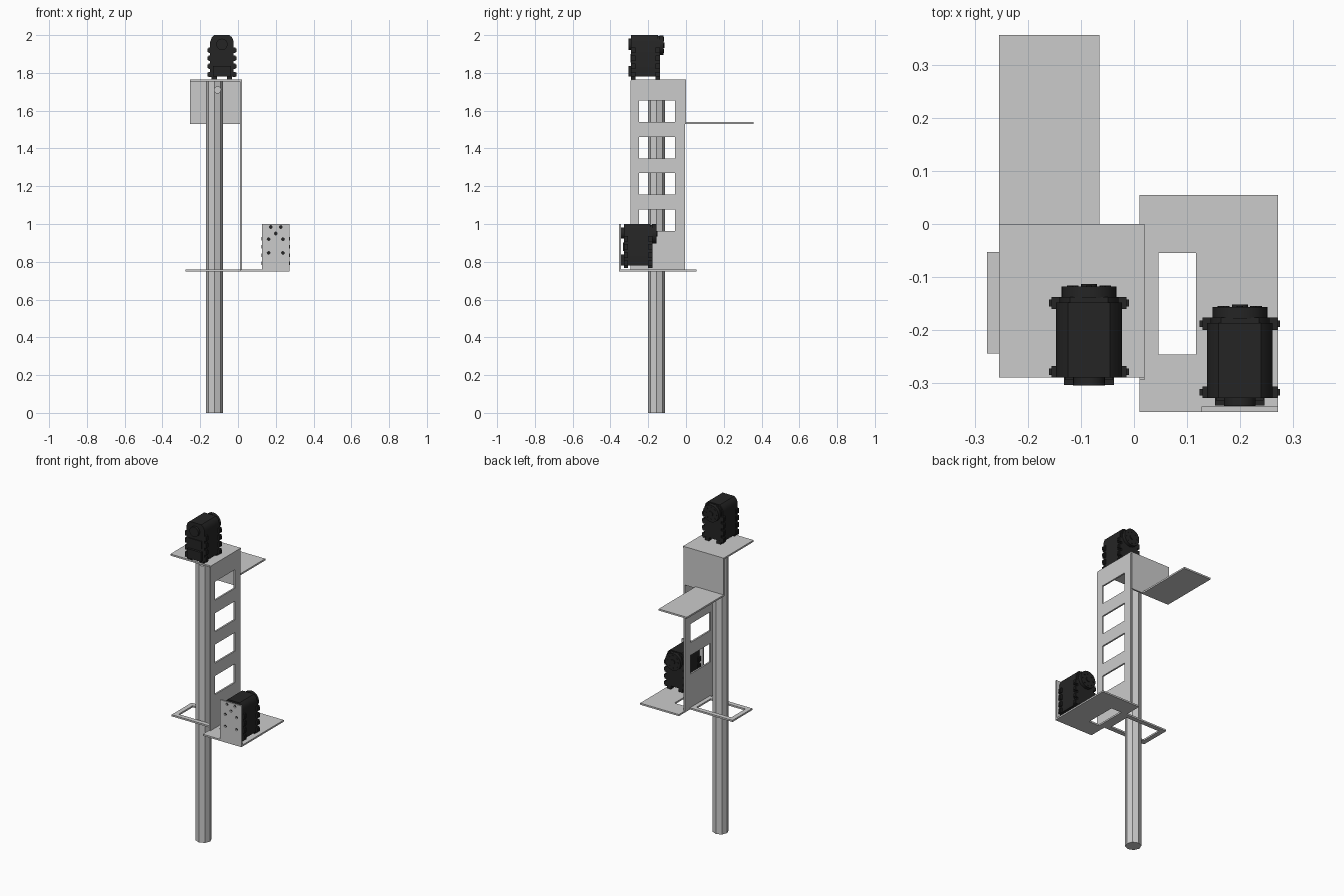
import bpy, bmesh
from math import pi, cos, sin
from mathutils import Matrix, Vector

if "Cube" in bpy.data.objects:
    bpy.data.objects.remove(bpy.data.objects["Cube"])


def add_box(bm, x, y, z):
    m = Matrix.Translation(((x[0]+x[1])/2, (y[0]+y[1])/2, (z[0]+z[1])/2)) \
        @ Matrix.Diagonal((x[1]-x[0], y[1]-y[0], z[1]-z[0], 1))
    return bmesh.ops.create_cube(bm, size=1, matrix=m)["verts"]


def add_rod(bm, x, z, r, y, sides=24):
    # cylinder along y
    m = Matrix.Translation((x, (y[0]+y[1])/2, z)) @ Matrix.Rotation(pi/2, 4, 'X')
    bmesh.ops.create_cone(bm, cap_ends=True, segments=sides, radius1=r, radius2=r,
                          depth=y[1]-y[0], matrix=m)


def add_profile(bm, pts, y):
    # extrude an x-z outline along y
    f = bm.faces.new([bm.verts.new((px, y[0], pz)) for px, pz in pts])
    r = bmesh.ops.extrude_face_region(bm, geom=[f])
    vs = [g for g in r["geom"] if isinstance(g, bmesh.types.BMVert)]
    bmesh.ops.translate(bm, vec=(0, y[1]-y[0], 0), verts=vs)


def finish(bm, name):
    bmesh.ops.recalc_face_normals(bm, faces=bm.faces)
    me = bpy.data.meshes.new(name)
    bm.to_mesh(me)
    bm.free()
    ob = bpy.data.objects.new(name, me)
    bpy.context.collection.objects.link(ob)
    return ob


def panel(name, x, y, z, holes=(), bores=()):
    # flat sheet with rectangular holes and round bores along y
    bm = bmesh.new()
    add_box(bm, x, y, z)
    ob = finish(bm, name)
    if holes or bores:
        cut(ob, holes, bores)
    return ob


def cut(ob, holes=(), bores=()):
    bm = bmesh.new()
    for h in holes:
        add_box(bm, *h)
    for bx, bz, r, by in bores:
        add_rod(bm, bx, bz, r, by, 16)
    cutter = finish(bm, "cutter")
    cutter.hide_render = True
    mod = ob.modifiers.new("cut", 'BOOLEAN')
    mod.operation, mod.solver, mod.object = 'DIFFERENCE', 'EXACT', cutter
    bpy.context.view_layer.objects.active = ob
    bpy.ops.object.modifier_apply(modifier="cut")
    bpy.data.objects.remove(cutter)


# Octagonal pole with a bolt hole near the top
bm = bmesh.new()
bmesh.ops.create_cone(bm, cap_ends=True, segments=8, radius1=0.045, radius2=0.045,
                      depth=1.755, matrix=Matrix.Translation((-0.125, -0.155, 0.8775)))
pole = finish(bm, "pole")
cut(pole, bores=[(-0.108, 1.71, 0.017, (-0.3, -0.13))])

# Upper sheet-metal bracket
panel("top_plate", (-0.255, 0.02), (-0.29, 0), (1.755, 1.765))
panel("side_wall", (0.01, 0.02), (-0.295, -0.005), (0.75, 1.76),
      holes=[((-0.05, 0.05), (-0.25, -0.058), (b, b+0.114))
             for b in (1.54, 1.347, 1.155, 0.963)])
panel("back_wall", (-0.255, 0.015), (-0.01, 0), (1.53, 1.76))
panel("rear_shelf", (-0.255, -0.065), (-0.005, 0.357), (1.53, 1.54))

# Lower shelf, pole frame and motor mount
panel("lower_shelf", (0.01, 0.272), (-0.355, 0.055), (0.748, 0.758),
      holes=[((0.046, 0.117), (-0.247, -0.055), (0.7, 0.8))])
panel("pole_frame", (-0.278, 0.012), (-0.245, -0.053), (0.748, 0.758),
      holes=[((-0.25, -0.015), (-0.217, -0.081), (0.7, 0.8))])
screw = [(0.027, 0.984), (0, 0.95), (0.038, 0.92), (0.038, 0.847)]
spots = {(0.2+s*dx, z) for dx, z in screw for s in (-1, 1)}
panel("motor_mount", (0.128, 0.272), (-0.355, -0.345), (0.75, 1.0),
      bores=[(x, z, 0.0075, (-0.4, -0.3)) for x, z in sorted(spots)])

# Servo motor: chamfered body with cover plates
bm = bmesh.new()
body = [(0.062, 0.015), (0.062, 0.2), (0.054, 0.222), (0.04, 0.235)]
outline = body + [(-x, z) for x, z in reversed(body)]
add_profile(bm, outline, (-0.08, 0.062))
add_profile(bm, [(x*0.9, 0.12+(z-0.12)*0.95) for x, z in outline], (0.05, 0.072))

# Mounting lugs down both sides and under the base, front and back
for y in ((-0.08, -0.058), (0.049, 0.072)):
    for s in (-1, 1):
        for z in (0.012, 0.055, 0.098, 0.141):
            a, b = sorted((s*0.055, s*0.076))
            vs = add_box(bm, (a, b), y, (z, z+0.029))
            es = {e for v in vs for e in v.link_edges
                  if all(abs(w.co.x) > 0.07 for w in e.verts)}
            bmesh.ops.bevel(bm, geom=list(es), offset=0.005, segments=2, affect='EDGES')
        add_box(bm, (s*0.04-0.014, s*0.04+0.014), y, (0, 0.02))

# Output horn at the back, idler cap and cable block at the front
add_rod(bm, 0, 0.182, 0.052, (0.07, 0.092), 32)
add_rod(bm, 0, 0.182, 0.015, (0.09, 0.097), 16)
for i in range(8):
    add_rod(bm, 0.036*cos(i*pi/4), 0.182+0.036*sin(i*pi/4), 0.006, (0.09, 0.094), 8)
add_rod(bm, 0, 0.186, 0.03, (-0.095, -0.075), 24)
add_box(bm, (-0.047, 0.047), (-0.094, -0.075), (0.015, 0.072))
add_box(bm, (-0.045, 0.045), (-0.085, -0.075), (0.09, 0.135))
servo = finish(bm, "upper_servo_motor")
black = bpy.data.materials.new("black_plastic")
black.diffuse_color = (0.018, 0.018, 0.018, 1)
black.use_nodes = True
black.node_tree.nodes["Principled BSDF"].inputs["Base Color"].default_value = black.diffuse_color
servo.data.materials.append(black)
bpy.context.view_layer.objects.active = servo
servo.select_set(True)
bpy.ops.object.shade_smooth_by_angle()
servo.location = Vector((-0.085, -0.21, 1.765))

# Same motor on the lower mount
lower = servo.copy()
lower.name = "lower_servo_motor"
lower.location = Vector((0.2, -0.249, 0.766))
bpy.context.collection.objects.link(lower)
